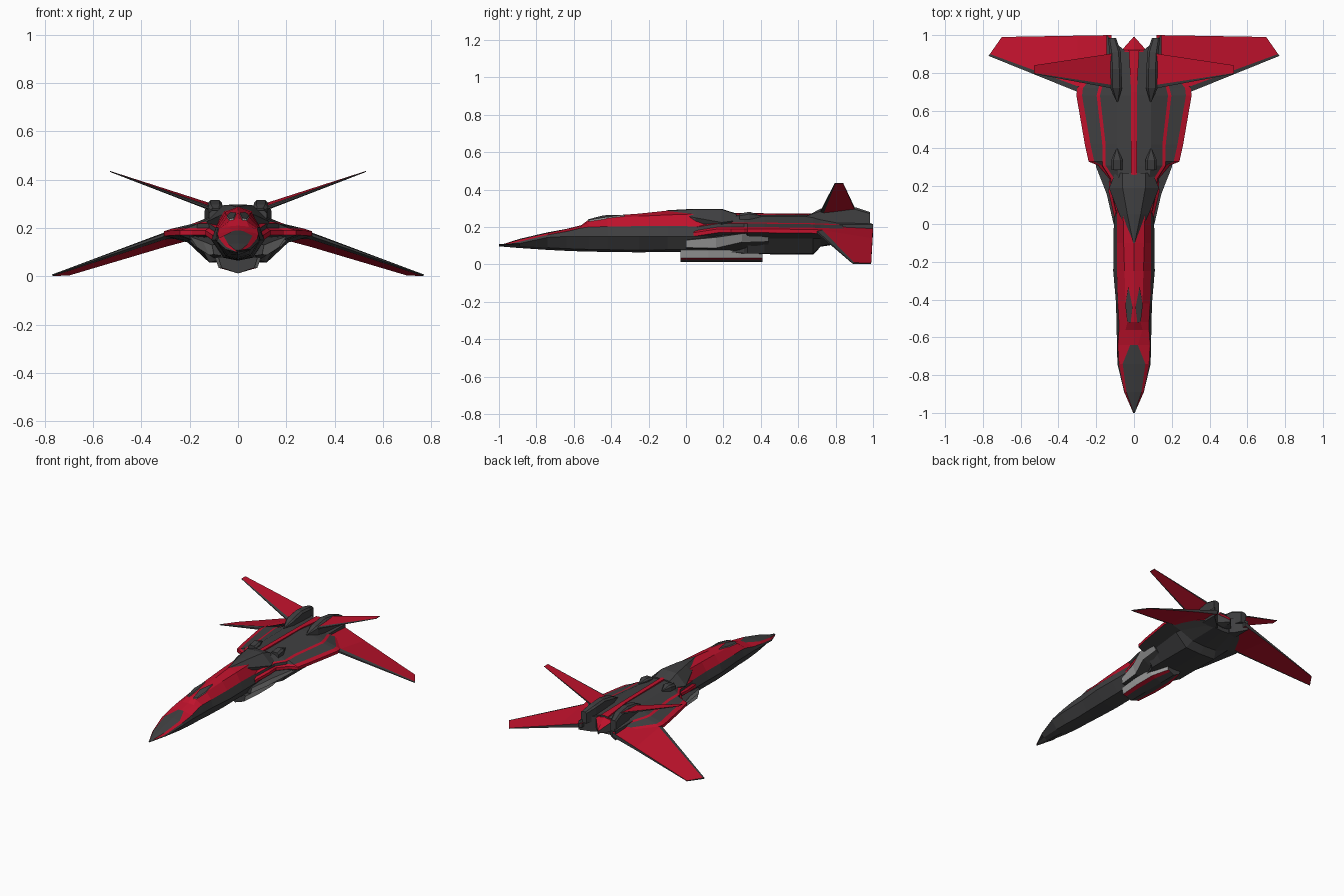
import bpy, bmesh


def material(name, r, g, b):
    m = bpy.data.materials.new(name)
    m.diffuse_color = (r, g, b, 1)
    return m


MATS = [material("dark_grey", .05, .05, .052),
        material("red", .52, .006, .025),
        material("light_grey", .38, .38, .38)]
D, R, L = 0, 1, 2


def solid(name, rings, mats, mirror=False):
    """Skin a list of closed rings; mats(band, strip) picks the colour."""
    bm = bmesh.new()
    vs = [[bm.verts.new(p) for p in ring] for ring in rings]
    n = len(vs[0])
    for i in range(len(vs) - 1):
        for j in range(n):
            k = (j + 1) % n
            f = bm.faces.new((vs[i][j], vs[i][k], vs[i + 1][k], vs[i + 1][j]))
            f.material_index = mats(i, j)
    bm.faces.new(vs[0][::-1])
    bm.faces.new(vs[-1])
    bmesh.ops.recalc_face_normals(bm, faces=bm.faces)
    me = bpy.data.meshes.new(name)
    bm.to_mesh(me)
    bm.free()
    ob = bpy.data.objects.new(name, me)
    bpy.context.collection.objects.link(ob)
    for m in MATS:
        me.materials.append(m)
    if mirror:
        ob.modifiers.new("mirror", 'MIRROR').use_mirror_merge = False
    return ob


def body(name, sections, mats):
    """Symmetric hull: each section is (y, half profile from top centre to bottom centre)."""
    rings = []
    for y, half in sections:
        full = half + [(-x, z) for x, z in half[-2:0:-1]]
        rings.append([(x, y, z) for x, z in full])
    h = len(sections[0][1]) - 1
    return solid(name, rings, lambda i, j: mats(i, j if j < h else 2 * h - 1 - j))


# Forward fuselage: y, top z, top edge x z, shoulder x z, widest x z, keel x, bottom z
nose = [(-1, .102, .002, .101, .003, .1, .004, .099, .002, .097),
        (-.89, .137, .04, .133, .05, .122, .052, .112, .03, .088),
        (-.74, .172, .06, .168, .08, .158, .088, .145, .045, .078),
        (-.64, .19, .02, .188, .085, .176, .09, .15, .05, .073),
        (-.56, .21, .045, .206, .08, .195, .092, .15, .05, .07),
        (-.52, .24, .035, .23, .08, .2, .093, .15, .05, .069),
        (-.42, .26, .045, .247, .085, .203, .095, .15, .055, .067),
        (-.25, .272, .05, .258, .09, .205, .11, .15, .06, .065),
        (-.1, .288, .055, .265, .09, .207, .108, .15, .06, .067),
        (.2, .293, .06, .275, .09, .2, .105, .15, .07, .07)]
body("forward_fuselage",
     [(y, [(0, zt), (xt, z1), (xr, zr), (xm, zm), (xl, zb + .012), (0, zb)])
      for y, zt, xt, z1, xr, zr, xm, zm, xl, zb in nose],
     lambda i, j: D if j > 1 or (j == 0 and i < 3) else R)

# Cockpit panes
pane = [(.008, -.44, .258), (.018, -.525, .236), (.036, -.515, .233),
        (.046, -.43, .248), (.03, -.33, .261)]
solid("cockpit_pane", [[(x, y, z - .012) for x, y, z in pane],
                       [(x, y, z + .005) for x, y, z in pane]],
      lambda i, j: L, True)

# Aft body: y, top z, deck x, stripe x, edge x, edge z, belly x, belly z
aft = [(.04, .25, .05, .07, .105, .17, .07, .08),
       (.17, .265, .08, .1, .135, .19, .08, .07),
       (.24, .265, .08, .105, .13, .19, .09, .065),
       (.31, .265, .09, .15, .19, .19, .11, .06),
       (.33, .265, .09, .15, .24, .19, .12, .06),
       (.42, .265, .09, .15, .26, .19, .12, .06),
       (.68, .265, .09, .18, .305, .187, .12, .058),
       (.72, .262, .09, .17, .3, .185, .1, .1),
       (.91, .25, .07, .1, .14, .18, .07, .13)]
body("aft_body",
     [(y, [(0, zt), (xa, zt - .008), (xb, ze + .034), (xb + .018, ze + .028),
           (max(xb + .02, xe - .03), ze + .01), (xe, ze), (xe, ze - .02),
           (max(xg, xe * .68), min(.14, ze - .03)), (xg, zg), (0, zg - .005)])
      for y, zt, xa, xb, xe, ze, xg, zg in aft],
     lambda i, j: R if j in (2, 4, 5) else D)

# Arrow-shaped dorsal cap
body("dorsal_cap",
     [(y, [(0, z), (xa, z - .003), (xb, zb), (xb * .8, .2), (0, .2)])
      for y, z, xa, xb, zb in [(-.1, .29, .004, .008, .28), (.05, .298, .035, .078, .25),
                               (.19, .298, .06, .132, .225), (.27, .272, .06, .1, .235)]],
     lambda i, j: D)

# Red centre stripe and pointed tail
body("spine_stripe",
     [(y, [(0, z), (x, z - .002), (x, .2), (0, .2)])
      for y, x, z in [(.22, .015, .276), (.7, .015, .271), (.92, .028, .258)]],
     lambda i, j: R)
body("tail_point",
     [(y, [(0, z), (x, z - .015), (x, .16), (0, .15)])
      for y, x, z in [(.86, .06, .25), (.92, .065, .248), (.99, .003, .19)]],
     lambda i, j: R if j == 0 else D)

# Central keel intake under the belly
body("keel_intake",
     [(y, [(0, .09), (.095 * s, .078), (.08 * s, .035), (.05 * s, .027), (0, .012)])
      for y, s in [(-.03, .85), (.12, 1), (.28, 1), (.41, .6)]],
     lambda i, j: (D, L, R, D)[j])

# Side intakes
solid("side_intake",
      [[(a, y, b) for a, b in q] for y, q in [
          (0, [(.07, .135), (.108, .13), (.1, .09), (.07, .085)]),
          (.16, [(.08, .155), (.145, .145), (.12, .088), (.08, .08)]),
          (.3, [(.09, .17), (.2, .165), (.17, .12), (.09, .07)]),
          (.44, [(.1, .17), (.215, .165), (.18, .125), (.1, .07)])]],
      lambda i, j: L if j == 1 else D, True)


def box_ring(y, x0, x1, z0, z1):
    c = (x1 - x0) * .2
    return [(x0, y, z0), (x0, y, z1 - c), (x0 + c, y, z1),
            (x1 - c, y, z1), (x1, y, z1 - c), (x1, y, z0)]


# Dorsal bumps and tail fin pods
solid("dorsal_bump", [box_ring(.285, .06, .12, .24, .272), box_ring(.34, .06, .12, .24, .282),
                      box_ring(.4, .088, .094, .24, .262)], lambda i, j: D, True)
solid("fin_pod", [box_ring(.645, .085, .092, .24, .26), box_ring(.72, .063, .125, .23, .298),
                  box_ring(.82, .066, .125, .22, .315), box_ring(.91, .07, .13, .2, .305),
                  box_ring(.985, .095, .138, .2, .28)], lambda i, j: D, True)

# Dark fairing between tail and wing
solid("wing_root_fairing",
      [[(x, y0, z1), (x, y1, z1), (x, y1, z0), (x, y0, z0)]
       for x, y0, y1, z0, z1 in [(.05, .7, .92, .13, .24), (.075, .7, .94, .13, .24),
                                 (.145, .7, 1, .15, .215)]],
      lambda i, j: D, True)


def blade(name, stations):
    """Thin surface; each station is x, front y z, rear y z, thickness."""
    rings = []
    for x0, yf, zf, x1, yr, zr, t in stations:
        xm, ym, zm = (p + (q - p) * .1 for p, q in ((x0, x1), (yf, yr), (zf, zr)))
        rings.append([(x0, yf, zf - t * .3), (xm, ym, zm), (x1, yr, zr),
                      (x1, yr, zr - t * .6), (xm, ym, zm - t), (x0, yf, zf - t * .7)])
    solid(name, rings, lambda i, j: R if j in (1, 3) else D, True)


# Drooping main wings and raised tail fins
blade("main_wing", [(.12, .71, .215, .12, 1, .2, .05), (.3, .7, .188, .3, .997, .14, .03),
                    (.77, .89, .01, .70, .99, .008, .008)])
blade("tail_fin", [(.1, .715, .285, .1, .905, .298, .02), (.53, .795, .436, .53, .84, .436, .004)])
